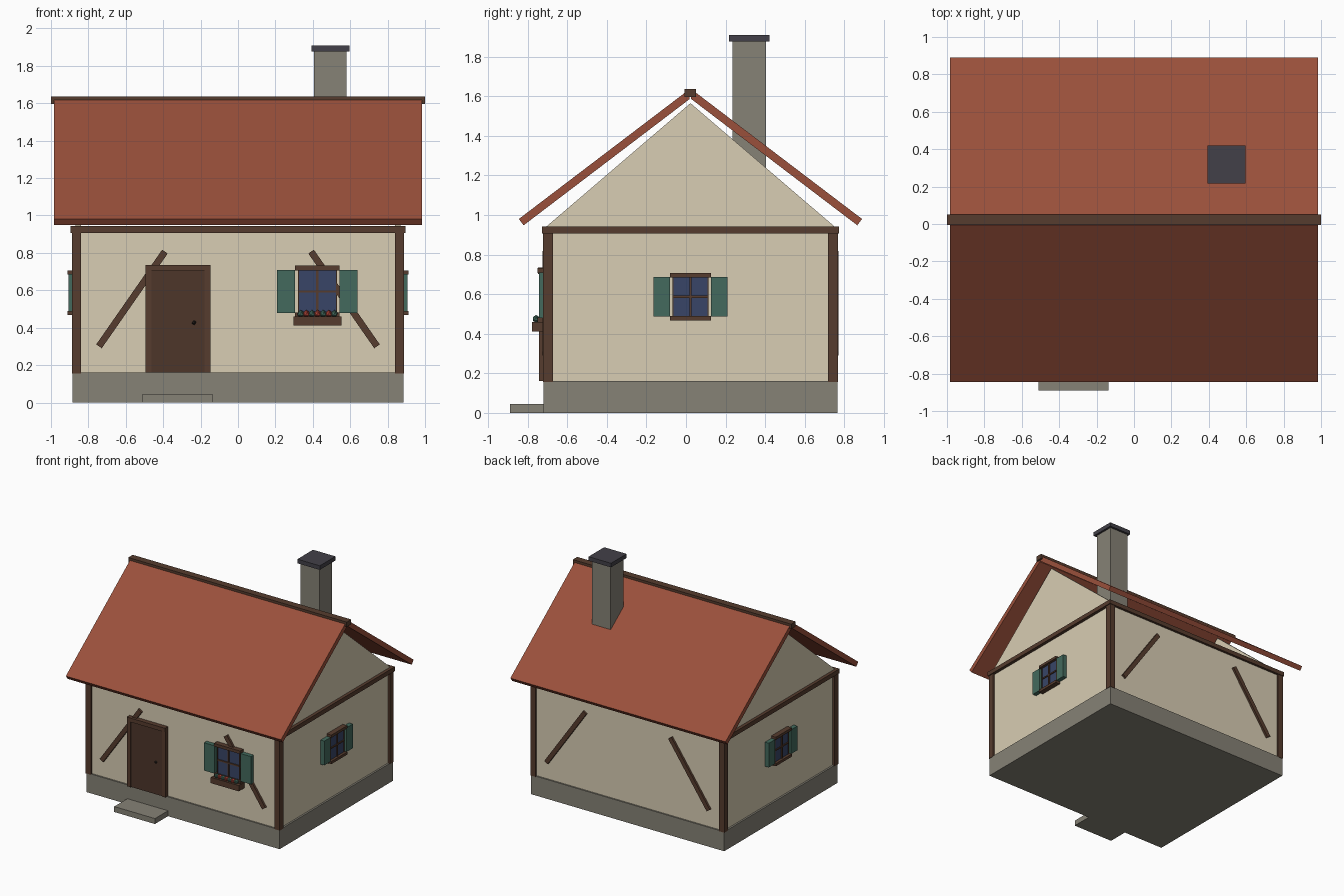
import bpy, bmesh, math
from mathutils import Matrix

if "Cube" in bpy.data.objects:
    bpy.data.objects.remove(bpy.data.objects["Cube"])

C = 0.0225  # y of the house's middle line


def srgb(v):
    v /= 255
    return v / 12.92 if v <= 0.04045 else ((v + 0.055) / 1.055) ** 2.4


def mat(name, r, g, b):
    m = bpy.data.materials.new(name)
    m.diffuse_color = (srgb(r), srgb(g), srgb(b), 1)
    m.use_nodes = True
    m.node_tree.nodes["Principled BSDF"].inputs["Base Color"].default_value = m.diffuse_color
    return m


PLASTER = mat("cream plaster", 216, 205, 179)
ROOF = mat("red tile", 154, 80, 59)
WOOD = mat("brown timber", 86, 60, 46)
DOOR = mat("dark door wood", 77, 54, 42)
STONE = mat("grey stone", 134, 130, 118)
SLATE = mat("dark slate", 66, 64, 72)
GLASS = mat("blue glass", 56, 69, 103)
GREEN = mat("shutter green", 67, 106, 93)
RED = mat("flower red", 170, 66, 54)
METAL = mat("dark metal", 38, 33, 30)


def finish(name, bm, m):
    bmesh.ops.recalc_face_normals(bm, faces=bm.faces)
    me = bpy.data.meshes.new(name)
    bm.to_mesh(me)
    bm.free()
    me.materials.append(m)
    ob = bpy.data.objects.new(name, me)
    bpy.context.collection.objects.link(ob)
    return ob


def box(name, x, y, z, m, tilt=0.0):
    """Box from (min, max) ranges, optionally tilted about the y axis."""
    bm = bmesh.new()
    bmesh.ops.create_cube(bm, size=1)
    size = [abs(r[1] - r[0]) for r in (x, y, z)]
    mid = [(r[0] + r[1]) / 2 for r in (x, y, z)]
    bm.transform(Matrix.Translation(mid) @ Matrix.Rotation(tilt, 4, 'Y') @ Matrix.Diagonal((*size, 1)))
    return finish(name, bm, m)


def extrude_x(name, profile, x0, x1, m):
    """Prism from a (y, z) profile."""
    bm = bmesh.new()
    f = bm.faces.new([bm.verts.new((x0, y, z)) for y, z in profile])
    ext = bmesh.ops.extrude_face_region(bm, geom=[f])["geom"]
    bmesh.ops.translate(bm, vec=(x1 - x0, 0, 0), verts=[v for v in ext if isinstance(v, bmesh.types.BMVert)])
    return finish(name, bm, m)


def ball(name, loc, r, m):
    bm = bmesh.new()
    bmesh.ops.create_icosphere(bm, subdivisions=1, radius=r, matrix=Matrix.Translation(loc))
    return finish(name, bm, m)


# Base, step and walls
box("foundation", (-0.885, 0.885), (C - 0.742, C + 0.742), (0, 0.16), STONE)
box("door_step", (-0.51, -0.137), (-0.89, -0.71), (0, 0.045), STONE)
box("walls", (-0.87, 0.87), (C - 0.73, C + 0.73), (0.16, 0.94), PLASTER)

# Gables, corner posts, top beams and diagonal braces
for s, side in ((-1, "left"), (1, "right")):
    extrude_x("gable_" + side, [(C - 0.73, 0.94), (C + 0.73, 0.94), (C, 1.565)], s * 0.84, s * 0.87, PLASTER)
    box("side_beam_" + side, (s * 0.848, s * 0.896), (C - 0.75, C + 0.75), (0.907, 0.943), WOOD)
for t, end in ((-1, "front"), (1, "back")):
    box(end + "_beam", (-0.896, 0.896), (C + t * 0.70, C + t * 0.75), (0.907, 0.943), WOOD)
    for s, side in ((-1, "left"), (1, "right")):
        box(f"{end}_post_{side}", (s * 0.84, s * 0.888), (C + t * 0.695, C + t * 0.745), (0.155, 0.91), WOOD)
        box(f"{end}_brace_{side}", (s * 0.567 - 0.018, s * 0.567 + 0.018), (C + t * 0.72, C + t * 0.748),
            (0.245, 0.862), WOOD, -s * math.atan2(0.353, 0.507))

# Roof slabs and ridge
for t, end in ((-1, "front"), (1, "back")):
    prof = [(0.867, 0.98), (0.004, 1.636), (0.004, 1.586), (0.843, 0.948)]
    extrude_x("roof_" + end, [(C + t * y, z) for y, z in prof], -0.985, 0.985, ROOF)
box("ridge_cap", (-1, 1), (C - 0.029, C + 0.029), (1.597, 1.637), WOOD)

# Chimney
box("chimney", (0.407, 0.58), (0.235, 0.403), (1.1, 1.88), STONE)
box("chimney_cap", (0.392, 0.597), (0.217, 0.421), (1.876, 1.91), SLATE)

# Door
box("door_leaf", (-0.465, -0.175), (-0.735, -0.70), (0.16, 0.705), DOOR)
box("door_jamb_left", (-0.495, -0.463), (-0.742, -0.70), (0.16, 0.705), WOOD)
box("door_jamb_right", (-0.178, -0.146), (-0.742, -0.70), (0.16, 0.705), WOOD)
box("door_lintel", (-0.495, -0.146), (-0.747, -0.70), (0.702, 0.735), WOOD)
ball("door_knob", (-0.235, -0.738, 0.427), 0.012, METAL)


# Windows: u runs along the wall, n points out of it
def window(label, place, cz, s):
    def part(name, u, w, n, m):
        x, y = place((u[0] * s, u[1] * s), n)
        box(f"{label}_{name}", x, y, (cz + w[0] * s, cz + w[1] * s), m)
    part("glass", (-0.1, 0.1), (-0.115, 0.115), (-0.01, 0.02), GLASS)
    part("upright_bar", (-0.006, 0.006), (-0.115, 0.115), (0, 0.028), WOOD)
    part("cross_bar", (-0.1, 0.1), (-0.006, 0.006), (0, 0.028), WOOD)
    part("lintel", (-0.12, 0.12), (0.113, 0.138), (-0.01, 0.042), WOOD)
    part("sill", (-0.12, 0.12), (-0.138, -0.113), (-0.01, 0.042), WOOD)
    for k, side in ((-1, "left"), (1, "right")):
        part("jamb_" + side, (k * 0.099, k * 0.104), (-0.115, 0.115), (0, 0.024), WOOD)
        part("shutter_" + side, (k * 0.12, k * 0.215), (-0.115, 0.115), (0, 0.035), GREEN)


F = C - 0.73
window("front_window", lambda u, n: ((0.424 + u[0], 0.424 + u[1]), (F - n[0], F - n[1])), 0.594, 1)
for s, side in ((-1, "left"), (1, "right")):
    window(side + "_window", lambda u, n, s=s: ((s * (0.87 + n[0]), s * (0.87 + n[1])), (C + u[0], C + u[1])),
           0.587, 0.87)

# Flower box with alternating leaves and blossoms
box("flower_box", (0.296, 0.553), (-0.779, -0.70), (0.412, 0.46), WOOD)
for i in range(7):
    ball(f"flower_{i}", (0.335 + i * 0.03, -0.757, 0.475), 0.02, RED if i % 2 else GREEN)
